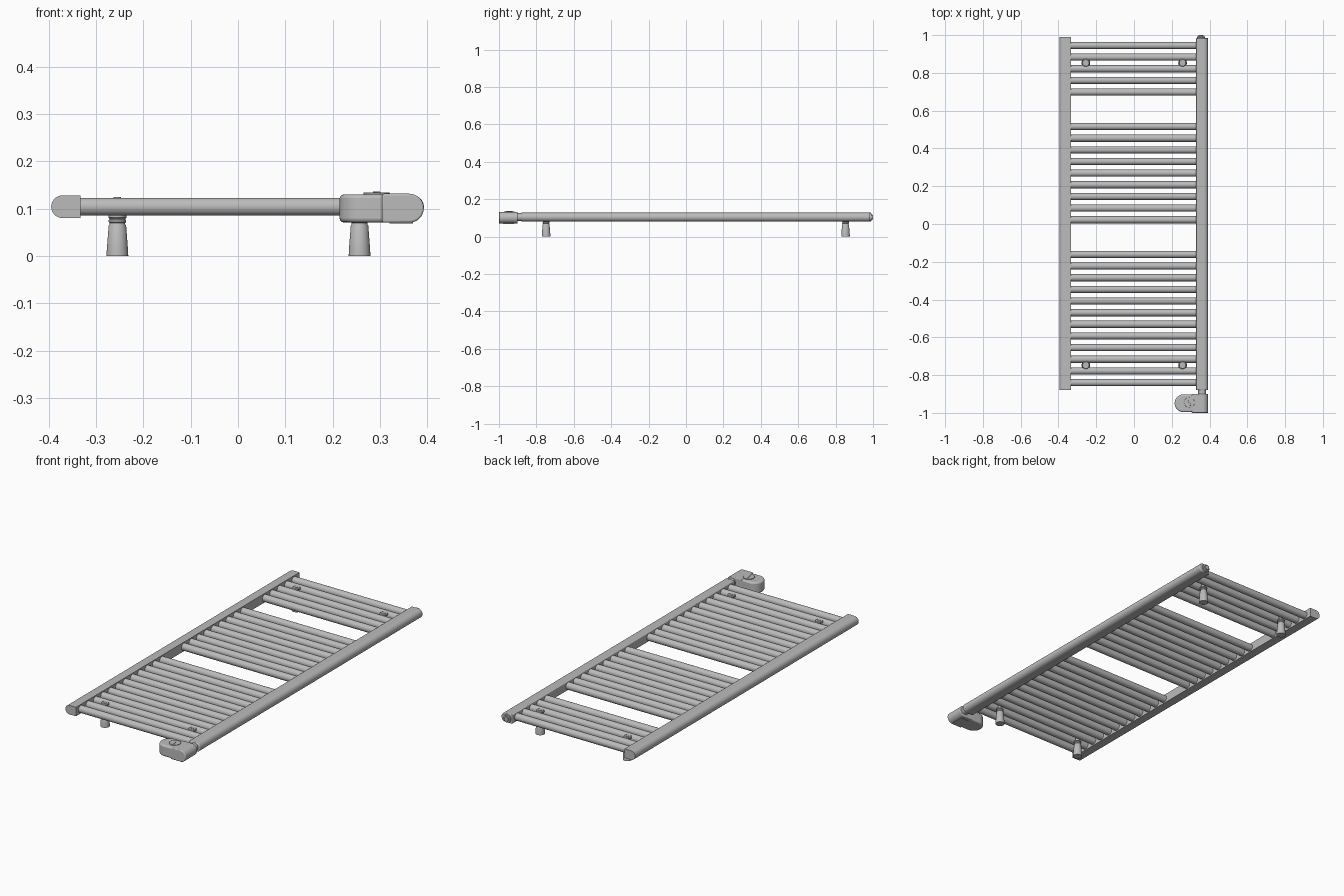
import bpy, bmesh, math
from mathutils import Matrix, Vector

cube = bpy.data.objects.get("Cube")
if cube:
    bpy.data.objects.remove(cube, do_unlink=True)

grey = bpy.data.materials.new("satin grey")
grey.use_nodes = True
grey.diffuse_color = (0.5, 0.5, 0.5, 1)
grey.node_tree.nodes["Principled BSDF"].inputs["Base Color"].default_value = (0.5, 0.5, 0.5, 1)


def finish(name, bm, bevel=0.0):
    bmesh.ops.recalc_face_normals(bm, faces=bm.faces)
    mesh = bpy.data.meshes.new(name)
    bm.to_mesh(mesh)
    bm.free()
    mesh.materials.append(grey)
    ob = bpy.data.objects.new(name, mesh)
    bpy.context.collection.objects.link(ob)
    if bevel:
        mod = ob.modifiers.new("soft edges", 'BEVEL')
        mod.width, mod.segments = bevel, 3
        mod.limit_method, mod.angle_limit = 'ANGLE', math.radians(40)
    bpy.ops.object.select_all(action='DESELECT')
    ob.select_set(True)
    bpy.context.view_layer.objects.active = ob
    bpy.ops.object.shade_smooth_by_angle(angle=math.radians(35))
    return ob


def prism(name, points, offset, bevel=0.0):
    """Extrude a closed outline along an offset."""
    bm = bmesh.new()
    face = bm.faces.new([bm.verts.new(p) for p in points])
    new = bmesh.ops.extrude_face_region(bm, geom=[face])["geom"]
    bmesh.ops.translate(bm, vec=offset, verts=[v for v in new if isinstance(v, bmesh.types.BMVert)])
    return finish(name, bm, bevel)


def rod(name, centre, radius, length, axis, bevel=0.0):
    bm = bmesh.new()
    turn = Vector((0, 0, 1)).rotation_difference(Vector(axis)).to_matrix().to_4x4()
    bmesh.ops.create_cone(bm, cap_ends=True, segments=32, radius1=radius, radius2=radius,
                          depth=length, matrix=Matrix.Translation(centre) @ turn)
    return finish(name, bm, bevel)


def box(name, centre, size, bevel=0.0, angle=0):
    bm = bmesh.new()
    bmesh.ops.create_cube(bm, size=1, matrix=Matrix.Translation(centre)
                          @ Matrix.Rotation(angle, 4, 'Z') @ Matrix.Diagonal((*size, 1)))
    return finish(name, bm, bevel)


def lathe(name, profile, place):
    """Spin a radius/height profile around the vertical."""
    bm = bmesh.new()
    steps = 28
    rings = [[bm.verts.new(Vector(place) + Vector((r * math.cos(a), r * math.sin(a), z)))
              for a in (math.tau * i / steps for i in range(steps))] for r, z in profile]
    for low, high in zip(rings, rings[1:]):
        for i in range(steps):
            j = (i + 1) % steps
            bm.faces.new((low[i], low[j], high[j], high[i]))
    bm.faces.new(rings[0])
    bm.faces.new(rings[-1])
    return finish(name, bm)


def d_outline(side, inner, outer, y, mid, r):
    """Flat inner wall with a half-round outer edge."""
    pts = [(side * inner, y, mid - r)]
    for i in range(17):
        a = math.pi * (i / 16 - 0.5)
        pts.append((side * (outer - r + r * math.cos(a)), y, mid + r * math.sin(a)))
    return pts + [(side * inner, y, mid + r)]


MID = 0.104

# Side rails
prism("right_rail", d_outline(-1, 0.333, 0.395, -0.88, MID, 0.024), (0, 1.87, 0))
prism("left_rail", d_outline(1, 0.329, 0.393, -0.88, MID, 0.024), (0, 1.865, 0), 0.004)

# Cross bars in three groups
for start, count in ((0.945, 5), (0.516, 9), (-0.161, 12)):
    for i in range(count):
        rod("cross_bar", (0, start - i * 0.0617, MID), 0.019, 0.67, (1, 0, 0))

# Wall standoffs: tapered foot, grooved neck, post and clamp between two bars
foot = ((0.023, 0), (0.0225, 0.012), (0.0185, 0.064), (0.0165, 0.067), (0.0165, 0.07),
        (0.0185, 0.072), (0.0185, 0.076), (0.016, 0.078), (0.019, 0.081), (0.019, 0.086),
        (0.011, 0.089), (0.011, 0.114), (0.02, 0.115), (0.02, 0.12), (0.017, 0.123))
for x in (-0.255, 0.257):
    for y in (0.853, -0.748):
        lathe("wall_standoff", foot, (x, y, 0))
        rod("clamp_screw", (x, y, 0.1235), 0.008, 0.003, (0, 0, 1))

# Air vent on the rear end of the left rail
rod("vent_collar", (0.355, 0.986, MID), 0.021, 0.012, (0, 1, 0), 0.002)
rod("vent_plug", (0.355, 0.992, MID), 0.013, 0.016, (0, 1, 0), 0.002)

# Neck joining the heater control to the rail
rod("heater_neck", (0.361, -0.893, MID), 0.021, 0.035, (0, 1, 0))

# Heater control: rounded pod beside a half-round end piece
pod = [(0.35, -0.902, 0.071)]
for i in range(25):
    a = math.pi * (0.5 + i / 24)
    pod.append((0.262 + 0.047 * math.cos(a), -0.949 + 0.047 * math.sin(a), 0.071))
pod.append((0.35, -0.996, 0.071))
prism("control_pod", pod, (0, 0, 0.059), 0.008)
prism("control_end", d_outline(1, 0.305, 0.393, -1.0, 0.101, 0.0305), (0, 0.1, 0), 0.004)

# Dial, pointer and underside plate
rod("control_dial", (0.293, -0.945, 0.131), 0.028, 0.006, (0, 0, 1), 0.001)
box("dial_pointer", (0.293, -0.945, 0.1345), (0.006, 0.036, 0.003), 0.001, 0.3)
box("underside_plate", (0.345, -0.95, 0.0705), (0.05, 0.06, 0.004), 0.001)
